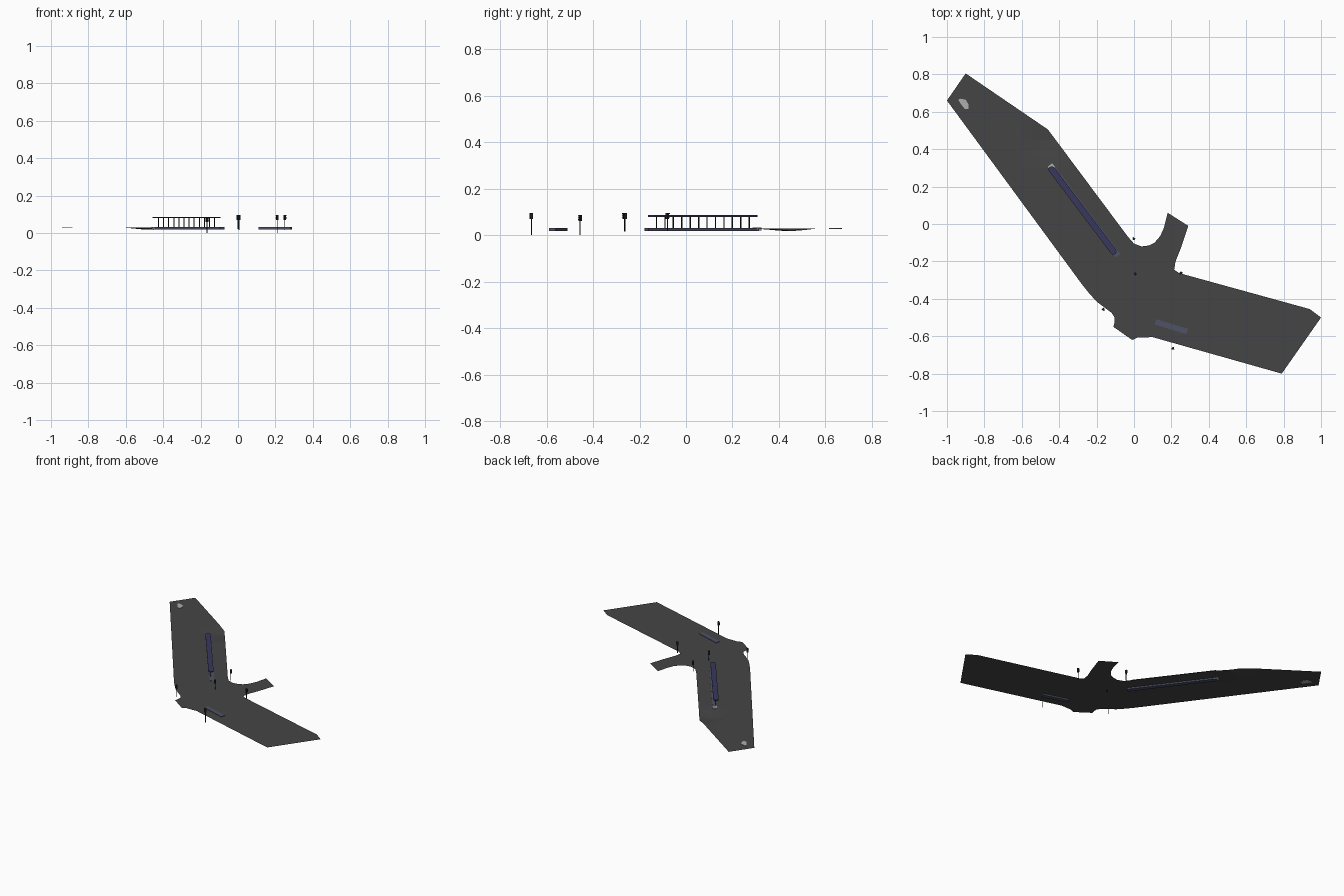
import bpy, bmesh, math
from mathutils import Vector, Matrix

cube = bpy.data.objects.get("Cube")
if cube:
    bpy.data.objects.remove(cube, do_unlink=True)


def material(name, r, g, b):
    m = bpy.data.materials.new(name)
    m.use_nodes = True
    m.diffuse_color = (r, g, b, 1)
    m.node_tree.nodes["Principled BSDF"].inputs["Base Color"].default_value = (r, g, b, 1)
    return m


ASPHALT = material("asphalt", 0.06, 0.06, 0.06)
NAVY = material("navy_roof", 0.04, 0.04, 0.11)
SLATE = material("slate_platform", 0.075, 0.085, 0.13)
PALE = material("pale_concrete", 0.42, 0.42, 0.42)
BLACK = material("black_metal", 0.015, 0.015, 0.015)
ROAD_Z = 0.028


def finish(bm, name, mat):
    me = bpy.data.meshes.new(name)
    bm.to_mesh(me)
    bm.free()
    me.materials.append(mat)
    ob = bpy.data.objects.new(name, me)
    bpy.context.collection.objects.link(ob)
    return ob


def polygon(points, z):
    bm = bmesh.new()
    bm.faces.new([bm.verts.new((x, y, z)) for x, y in points])
    return bm


def add_box(bm, centre, size, angle=0):
    mat = (Matrix.Translation(centre) @ Matrix.Rotation(angle, 4, 'Z')
           @ Matrix.Diagonal((*size, 1)))
    bmesh.ops.create_cube(bm, size=1, matrix=mat)


def bar(name, start, end, width, z0, z1, mat, round_ends=False):
    """Straight slab between two plan points, optionally with rounded ends."""
    a, b = Vector(start), Vector(end)
    along = (b - a).normalized()
    side = Vector((-along.y, along.x)) * width / 2
    if round_ends:
        r = width / 2
        pts = []
        for c, s in ((a + along * r, -1), (b - along * r, 1)):
            for i in range(7):
                t = math.pi * i / 6
                pts.append(c - s * side * math.cos(t) + s * along * r * math.sin(t))
    else:
        pts = [a - side, b - side, b + side, a + side]
    bm = polygon(pts, z0)
    top = bmesh.ops.extrude_face_region(bm, geom=bm.faces[:])["geom"]
    bmesh.ops.translate(bm, vec=(0, 0, z1 - z0),
                        verts=[v for v in top if isinstance(v, bmesh.types.BMVert)])
    bmesh.ops.recalc_face_normals(bm, faces=bm.faces[:])
    return finish(bm, name, mat)


# Road junction sheet, cut into a grid so it can sag at the bend
outline = [
    (-1, .66), (-.28, -.32), (-.24, -.37), (-.2, -.415), (-.12, -.475), (-.103, -.5),
    (-.105, -.53), (-.11, -.55), (-.01, -.62), (.02, -.607), (.1, -.605), (.79, -.8),
    (1, -.5), (.94, -.455), (.24, -.262), (.215, -.245), (.222, -.2), (.25, -.13),
    (.29, -.01), (.18, .06), (.16, -.02), (.14, -.065), (.11, -.1), (.08, -.115),
    (.04, -.12), (0, -.105), (-.035, -.065), (-.46, .505), (-.9, .805)]
bm = polygon(outline, ROAD_Z)
for axis in (Vector((1, 0, 0)), Vector((0, 1, 0))):
    for i in range(-19, 20):
        bmesh.ops.bisect_plane(bm, geom=bm.verts[:] + bm.edges[:] + bm.faces[:],
                               plane_co=axis * i * .05, plane_no=axis)
for v in bm.verts:
    d = (v.co.xy - Vector((-.47, .44))).length
    v.co.z -= .013 * max(0, 1 - d / .13)
finish(bm, "road_surface", ASPHALT)

# Pale patch near the far road end, just proud of both faces
bm = polygon([(-.94, .665), (-.925, .64), (-.905, .615), (-.885, .615),
              (-.885, .64), (-.9, .665), (-.93, .67)], ROAD_Z - .002)
top = bmesh.ops.extrude_face_region(bm, geom=bm.faces[:])["geom"]
bmesh.ops.translate(bm, vec=(0, 0, .004),
                    verts=[v for v in top if isinstance(v, bmesh.types.BMVert)])
bmesh.ops.recalc_face_normals(bm, faces=bm.faces[:])
finish(bm, "pale_patch", PALE)

# Covered platform: deck, roof and a row of posts
bar("main_platform", (-.44, .305), (-.085, -.17), .03, .018, .031, SLATE)
bar("platform_end", (-.45, .315), (-.432, .295), .03, .02, .032, PALE)
bar("platform_roof", (-.45, .305), (-.1, -.16), .034, .079, .086, NAVY, True)
first, last = Vector((-.425, .272)), Vector((-.125, -.127))
tilt = math.atan2(last.y - first.y, last.x - first.x)
bm = bmesh.new()
for i in range(12):
    p = first.lerp(last, i / 11)
    add_box(bm, (p.x, p.y, .055), (.004, .004, .05), tilt)
finish(bm, "roof_posts", BLACK)

# Open platform on the other arm
bar("side_platform", (.115, -.523), (.285, -.575), .03, .018, .031, SLATE)


# Traffic signals: pole, housing and three hooded lamps
def signal(name, x, y, z, foot, angle):
    bm = bmesh.new()
    add_box(bm, (x, y, (z + foot) / 2), (.003, .003, z - foot), angle)
    add_box(bm, (x, y, z), (.014, .009, .026), angle)
    out = Matrix.Rotation(angle, 3, 'Z') @ Vector((0, -.007, 0))
    for k in (-1, 0, 1):
        add_box(bm, Vector((x, y, z + .008 * k + .002)) + out, (.008, .006, .003), angle)
    finish(bm, name, BLACK)


signal("signal_north", 0, -.08, .083, .02, math.radians(215))
signal("signal_east", .25, -.262, .083, .015, math.radians(105))
signal("signal_centre", .005, -.265, .083, .015, math.radians(35))
signal("signal_west", -.165, -.455, .073, 0, math.radians(35))
signal("signal_south", .21, -.665, .083, 0, math.radians(285))
